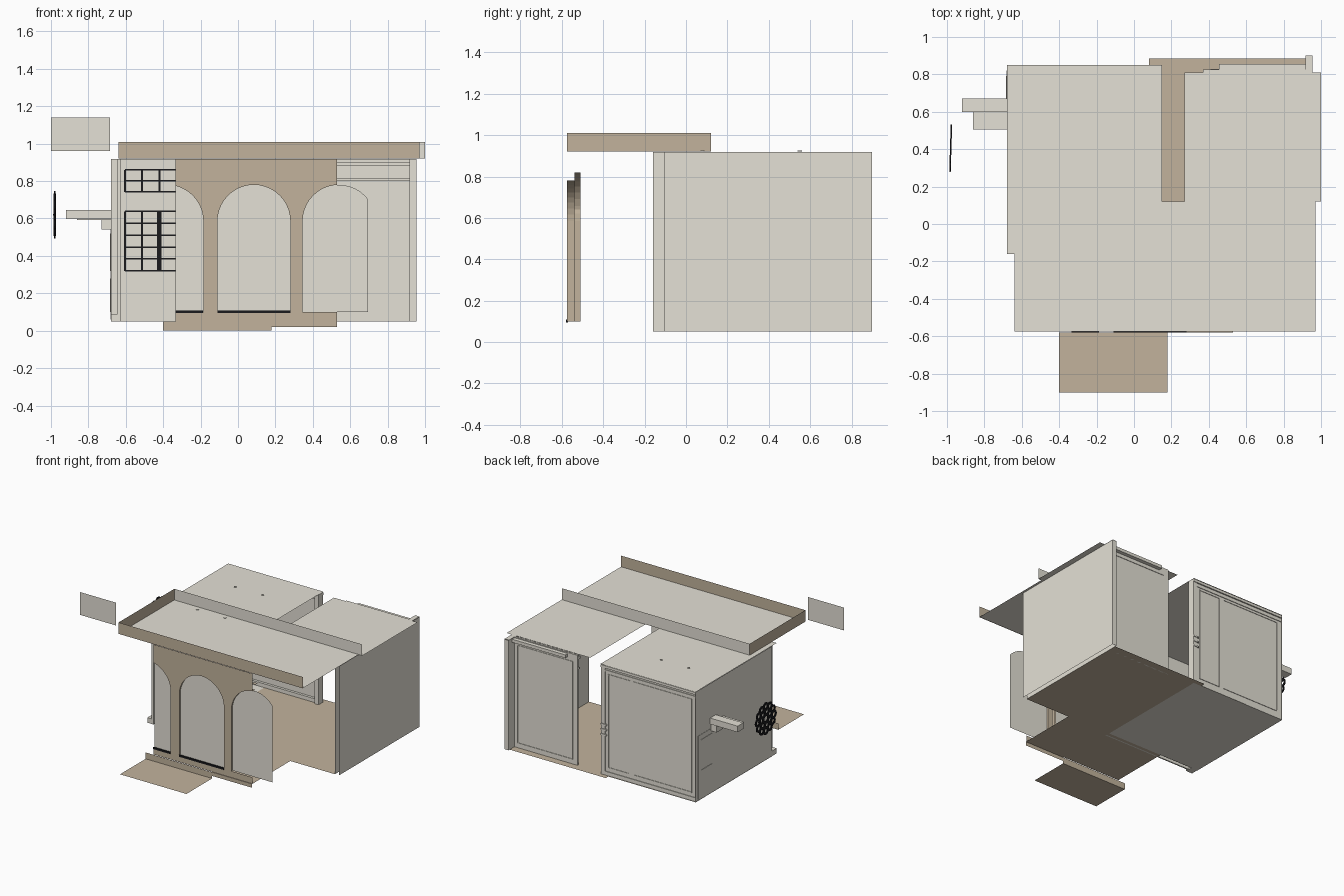
import bpy, bmesh, math

if "Cube" in bpy.data.objects:
    bpy.data.objects.remove(bpy.data.objects["Cube"])

def mat(name, c):
    m = bpy.data.materials.new(name)
    m.diffuse_color = (*c, 1)
    m.use_nodes = True
    m.node_tree.nodes["Principled BSDF"].inputs["Base Color"].default_value = m.diffuse_color
    return m

STONE = mat("pale_stone", (0.78, 0.75, 0.67))
BROWN = mat("brown_plaster", (0.54, 0.45, 0.335))
BLACK = mat("black_iron", (0.01, 0.01, 0.012))

def finish(name, bm, m):
    me = bpy.data.meshes.new(name)
    bm.to_mesh(me)
    bm.free()
    me.materials.append(m)
    ob = bpy.data.objects.new(name, me)
    bpy.context.collection.objects.link(ob)
    return ob

def quad(bm, *pts):
    bm.faces.new([bm.verts.new(p) for p in pts])

def add_box(bm, x0, x1, y0, y1, z0, z1):
    """Box, or a single sheet when one size is zero."""
    if x0 == x1:
        quad(bm, (x0, y0, z0), (x0, y1, z0), (x0, y1, z1), (x0, y0, z1))
    elif y0 == y1:
        quad(bm, (x0, y0, z0), (x1, y0, z0), (x1, y0, z1), (x0, y0, z1))
    elif z0 == z1:
        quad(bm, (x0, y0, z0), (x1, y0, z0), (x1, y1, z0), (x0, y1, z0))
    else:
        for p in bmesh.ops.create_cube(bm, size=1)["verts"]:
            p.co = ((x0 + x1) / 2 + p.co.x * (x1 - x0),
                    (y0 + y1) / 2 + p.co.y * (y1 - y0),
                    (z0 + z1) / 2 + p.co.z * (z1 - z0))

def boxes(name, m, *items):
    bm = bmesh.new()
    for b in items:
        add_box(bm, *b)
    return finish(name, bm, m)

# arched front
R, SPRING, SILL = 0.195, 0.585, 0.10
WALL_Y, PANEL_Y, MID_Y, BACK_Y, TOP = -0.575, -0.562, -0.54, -0.51, 0.918
CENTRES = (-0.38, 0.085, 0.54)
L, RT = -0.335, 0.53

def arch_points(c, lo, hi, r=R, n=20):
    """Arch curve clipped to lo..hi in x."""
    xs = [c - r * math.cos(math.pi * i / n) for i in range(n + 1)]
    xs = sorted({min(max(x, lo), hi) for x in xs})
    return [(x, SPRING + math.sqrt(max(r * r - (x - c) ** 2, 0))) for x in xs]

def reveal(bm, c, r, y0, y1):
    """Curved soffit and jambs of an arch between two depths."""
    pts = arch_points(c, L, RT, r)
    for (xa, za), (xb, zb) in zip(pts, pts[1:]):
        quad(bm, (xa, y0, za), (xa, y1, za), (xb, y1, zb), (xb, y0, zb))
    for x in (c - r, c + r):
        if L < x < RT:
            add_box(bm, x, x, y0, y1, SILL, SPRING)

bm = bmesh.new()
edge = L
for c in CENTRES:
    if c - R > edge:  # pier before the arch
        add_box(bm, edge, c - R, WALL_Y, WALL_Y, SILL, TOP)
    pts = arch_points(c, L, RT)
    for (xa, za), (xb, zb) in zip(pts, pts[1:]):
        quad(bm, (xa, WALL_Y, za), (xb, WALL_Y, zb), (xb, WALL_Y, TOP), (xa, WALL_Y, TOP))
    reveal(bm, c, R, WALL_Y, MID_Y)
    reveal(bm, c, R + 0.04, MID_Y, BACK_Y)
    edge = min(c + R, RT)
add_box(bm, L, RT, WALL_Y, WALL_Y, 0.05, SILL)
finish("arched_front_wall", bm, BROWN)

# panels filling the arches
for i, c in enumerate(CENTRES):
    pts = arch_points(c, L, 0.695)
    bm = bmesh.new()
    ring_pts = [(x, PANEL_Y, z) for x, z in pts]
    ring_pts += [(pts[-1][0], PANEL_Y, SILL), (pts[0][0], PANEL_Y, SILL)]
    quad(bm, *ring_pts)
    finish(f"arch_panel_{i + 1}", bm, STONE)

boxes("arch_sill_strips", BLACK,
      (L, -0.187, -0.58, -0.57, 0.094, 0.108),
      (-0.11, 0.28, -0.58, -0.57, 0.094, 0.108))

# floors and entry step
boxes("main_floor", BROWN,
      (L, RT, WALL_Y, -0.105, 0.05, 0.05),
      (L, 0.92, -0.105, 0.85, 0.05, 0.05),
      (0.08, 0.92, 0.85, 0.885, 0.05, 0.05))
boxes("left_room_floor", STONE, (-0.68, 0.15, -0.10, 0.85, 0.048, 0.048))
boxes("floor_rim", BROWN, (0.18, RT, -0.58, -0.58, 0.02, 0.05),
      (0.18, RT, -0.58, WALL_Y, 0.05, 0.05))
boxes("entry_step", BROWN,
      (-0.40, 0.18, -0.90, -0.58, 0, 0), (-0.40, 0.18, -0.58, -0.58, 0, 0.05))

# roofs and parapet
boxes("front_roof", STONE, (-0.64, 0.97, WALL_Y, 0.12, 0.922, 0.922))
boxes("left_roof", STONE, (-0.68, 0.15, -0.16, 0.85, 0.92, 0.92))
boxes("right_roof", STONE, (0.27, 1.0, 0.12, 0.81, 0.92, 0.92),
      (0.917, 0.955, 0.81, 0.90, 0.92, 0.92))
boxes("parapet_front_and_side", BROWN,
      (-0.64, 0.97, WALL_Y, WALL_Y, 0.92, 1.01),
      (-0.64, -0.64, WALL_Y, 0.12, 0.92, 1.01))
boxes("parapet_back", STONE, (-0.64, 1.0, 0.12, 0.12, 0.92, 1.01))

bm = bmesh.new()
for x in (-0.41, -0.17):
    for y in (0.08, 0.55):
        r = bmesh.ops.create_cone(bm, cap_ends=True, segments=10, radius1=0.01,
                                  radius2=0.01, depth=0.004)
        bmesh.ops.translate(bm, verts=r["verts"], vec=(x, y, 0.924))
finish("roof_caps", bm, STONE)

# right room
boxes("right_side_wall", STONE,
      (0.92, 0.92, -0.105, 0.825, 0.05, TOP), (0.955, 0.955, -0.105, 0.90, 0.05, TOP))
boxes("right_back_corner", STONE, (0.92, 0.955, 0.90, 0.90, 0.05, TOP),
      (0.92, 0.92, 0.825, 0.90, 0.05, TOP))
boxes("right_back_wall", STONE, (0.37, 0.92, 0.81, 0.825, 0.05, TOP))
boxes("right_back_frame", STONE,
      (0.455, 0.92, 0.825, 0.855, 0.885, 0.91), (0.41, 0.416, 0.825, 0.829, 0.09, 0.86),
      (0.89, 0.896, 0.825, 0.829, 0.09, 0.86), (0.41, 0.896, 0.825, 0.829, 0.854, 0.86),
      (0.41, 0.896, 0.825, 0.829, 0.085, 0.09))
boxes("right_room_inner_cornice", STONE,
      (0.37, 0.92, 0.785, 0.81, 0.88, 0.90), (0.37, 0.92, 0.795, 0.81, 0.80, 0.815))

# left room
boxes("left_side_wall", STONE, (-0.68, -0.68, -0.10, 0.85, 0.05, TOP),
      (-0.68, -0.645, -0.10, -0.10, 0.05, TOP))
boxes("left_front_wall", STONE, (-0.645, 0.15, -0.14, -0.13, 0.05, TOP))
boxes("left_room_pilasters", STONE,
      (-0.645, -0.625, -0.16, -0.10, 0.05, TOP), (0.12, 0.15, -0.16, -0.10, 0.05, TOP),
      (-0.68, -0.635, -0.16, -0.10, 0.05, 0.09))
boxes("left_back_wall", STONE, (-0.68, 0.15, 0.825, 0.84, 0.05, TOP))
boxes("left_back_cornice", STONE,
      (-0.68, 0.15, 0.80, 0.85, 0.895, 0.915), (-0.68, 0.15, 0.81, 0.845, 0.865, 0.88))
boxes("left_back_corner_post", STONE, (0.115, 0.15, 0.79, 0.845, 0.05, TOP))
boxes("left_back_baseboard", STONE, (-0.68, 0.115, 0.805, 0.845, 0.05, 0.08))

# thin frame lines and vents on the rear wall
bm = bmesh.new()
for x0, x1 in ((-0.64, -0.13), (-0.10, 0.09)):
    for a, b in ((x0, x0 + 0.006), (x1 - 0.006, x1)):
        add_box(bm, a, b, 0.84, 0.844, 0.11, 0.85)
    for z in (0.11, 0.844):
        add_box(bm, x0, x1, 0.84, 0.844, z, z + 0.006)
for z in (0.36, 0.40, 0.44):
    add_box(bm, 0.10, 0.15, 0.84, 0.85, z, z + 0.012)
finish("rear_wall_frames", bm, STONE)

# side door with raised panels
boxes("side_door", STONE,
      (-0.682, -0.679, 0.62, 0.82, 0.06, 0.56),
      (-0.685, -0.682, 0.65, 0.79, 0.10, 0.28), (-0.685, -0.682, 0.65, 0.79, 0.32, 0.52))

# dark window bars on the left front wall
def window(name, x0, x1, z0, z1, cols, rows, thick=()):
    bm = bmesh.new()
    for i in range(cols + 1):
        x = x0 + (x1 - x0) * i / cols
        w = 0.012 if i in thick else 0.005
        add_box(bm, x - w, x + w, -0.148, -0.14, z0, z1)
    for j in range(rows + 1):
        z = z0 + (z1 - z0) * j / rows
        add_box(bm, x0, x1, -0.148, -0.14, z - 0.004, z + 0.004)
    finish(name, bm, BLACK)

window("transom_window", -0.605, -0.235, 0.742, 0.86, 4, 2)
window("main_window", -0.605, -0.235, 0.32, 0.638, 4, 5, (2,))

# hanging sign plate, wall bracket
boxes("sign_plate", STONE, (-1.0, -0.685, -0.54, -0.54, 0.96, 1.14))
boxes("wall_bracket", STONE,
      (-0.92, -0.68, 0.60, 0.67, 0.597, 0.645), (-0.86, -0.68, 0.505, 0.60, 0.592, 0.60),
      (-0.73, -0.68, 0.58, 0.66, 0.54, 0.597))

# round iron scrollwork made of small flat rings
def ring(bm, y, z, r, w, n=14):
    for i in range(n):
        a, b = (2 * math.pi * k / n for k in (i, i + 1))
        quad(bm, *[(-0.98 + 0.03 * (y + dy - 0.405), y + dy, z + dz) for dy, dz in
                   [(q * math.cos(t), q * math.sin(t)) for t, q in
                    ((a, r - w), (b, r - w), (b, r + w), (a, r + w))]])

bm = bmesh.new()
ring(bm, 0.405, 0.62, 0.03, 0.009)
for count, dist, size in ((7, 0.055, 0.023), (12, 0.095, 0.024)):
    for k in range(count):
        t = 2 * math.pi * k / count
        ring(bm, 0.405 + dist * math.cos(t), 0.62 + dist * math.sin(t), size, 0.008)
bmesh.ops.remove_doubles(bm, verts=bm.verts, dist=0.0001)
scroll = finish("iron_scrollwork", bm, BLACK)
thick = scroll.modifiers.new("thickness", "SOLIDIFY")
thick.thickness, thick.offset = 0.008, 0
